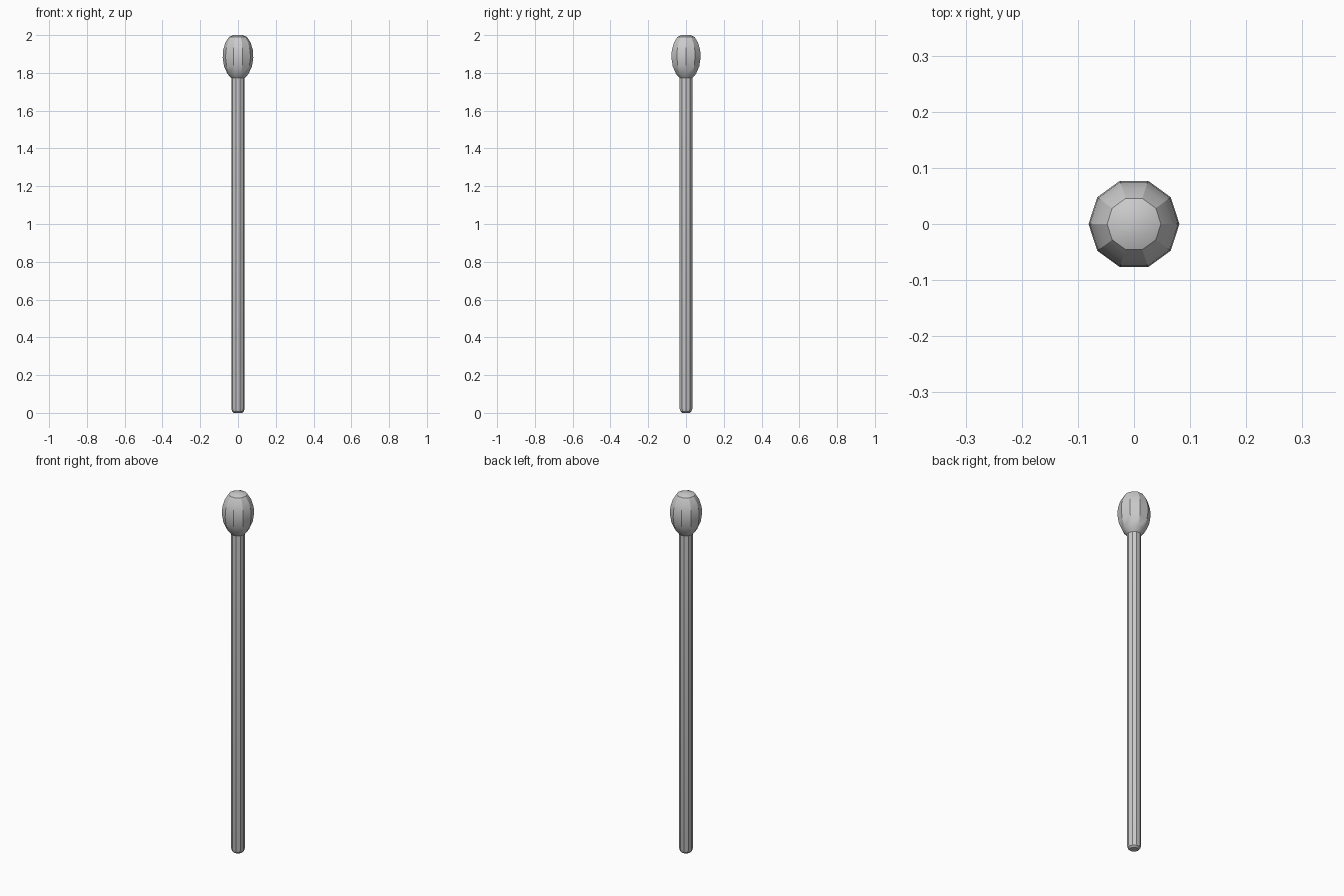
import bpy, bmesh
from math import cos, sin, pi, radians

if "Cube" in bpy.data.objects:
    bpy.data.objects.remove(bpy.data.objects["Cube"])

SIDES = 10


def lathe(name, profile):
    """Closed ten-sided solid from (radius, height) rings, bottom to top."""
    bm = bmesh.new()
    rings = [[bm.verts.new((r * cos(2 * pi * i / SIDES), r * sin(2 * pi * i / SIDES), z))
              for i in range(SIDES)] for r, z in profile]
    for low, high in zip(rings, rings[1:]):
        for i in range(SIDES):
            j = (i + 1) % SIDES
            bm.faces.new((low[i], low[j], high[j], high[i]))
    bm.faces.new(rings[0][::-1])
    bm.faces.new(rings[-1])
    mesh = bpy.data.meshes.new(name)
    bm.to_mesh(mesh)
    bm.free()
    ob = bpy.data.objects.new(name, mesh)
    bpy.context.collection.objects.link(ob)
    bpy.ops.object.select_all(action='DESELECT')
    ob.select_set(True)
    bpy.context.view_layer.objects.active = ob
    bpy.ops.object.shade_smooth_by_angle(angle=radians(30))
    return ob


# Long rod with a rounded foot
lathe("stick", [(0.022, 0.0), (0.031, 0.008), (0.035, 0.022), (0.035, 1.80)])

# Faceted bulb at the top
lathe("head", [(0.035, 1.772), (0.056, 1.795), (0.074, 1.835), (0.081, 1.88),
               (0.079, 1.92), (0.067, 1.96), (0.048, 1.99), (0.025, 2.0)])
